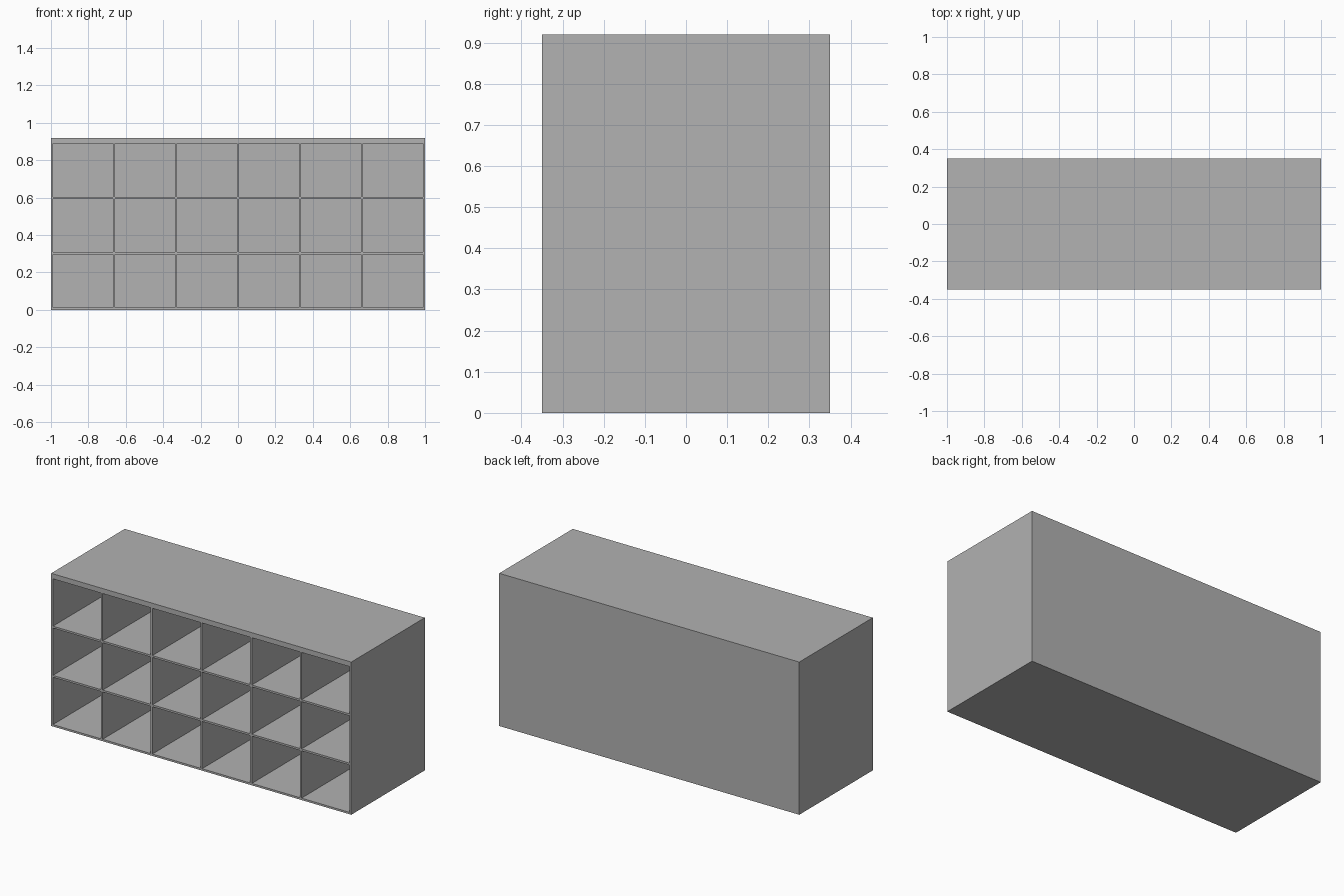
import bpy
import bmesh
from mathutils import Matrix, Vector

cube = bpy.data.objects.get("Cube")
if cube:
    bpy.data.objects.remove(cube, do_unlink=True)

WIDTH, DEPTH, HEIGHT = 2.0, 0.70, 0.92
COLUMNS, ROWS = 6, 3
BOARD = 0.0115                                   # thickness of walls and shelves
CELL_W = (WIDTH - BOARD * (COLUMNS + 1)) / COLUMNS
CELL_H = 0.285


def add_box(bm, low, high):
    low, high = Vector(low), Vector(high)
    place = Matrix.LocRotScale((low + high) / 2, None, high - low)
    bmesh.ops.create_cube(bm, size=1, matrix=place)


def make_object(name, bm):
    mesh = bpy.data.meshes.new(name)
    bm.to_mesh(mesh)
    bm.free()
    obj = bpy.data.objects.new(name, mesh)
    bpy.context.collection.objects.link(obj)
    return obj


# Plain grey finish
grey = bpy.data.materials.new("grey")
grey.use_nodes = True
colour = (0.445, 0.445, 0.445, 1)
grey.diffuse_color = colour
grey.node_tree.nodes["Principled BSDF"].inputs["Base Color"].default_value = colour

# Solid cabinet body
bm = bmesh.new()
add_box(bm, (-WIDTH / 2, -DEPTH / 2, 0), (WIDTH / 2, DEPTH / 2, HEIGHT))
cabinet = make_object("pigeonhole_cabinet", bm)
cabinet.data.materials.append(grey)

# Compartments, open at the front, closed by a thin back panel
bm = bmesh.new()
for col in range(COLUMNS):
    for row in range(ROWS):
        x = -WIDTH / 2 + BOARD + col * (CELL_W + BOARD)
        z = BOARD + row * (CELL_H + BOARD)
        add_box(bm, (x, -DEPTH / 2 - 0.1, z),
                (x + CELL_W, DEPTH / 2 - BOARD, z + CELL_H))
cutter = make_object("compartment_cutter", bm)
cutter.data.materials.append(grey)
cutter.hide_render = True

cut = cabinet.modifiers.new("compartments", "BOOLEAN")
cut.operation = "DIFFERENCE"
cut.solver = "EXACT"
cut.object = cutter

# Apply the cut and discard the cutter
bpy.context.view_layer.objects.active = cabinet
cabinet.select_set(True)
bpy.ops.object.modifier_apply(modifier=cut.name)
bpy.data.objects.remove(cutter, do_unlink=True)
